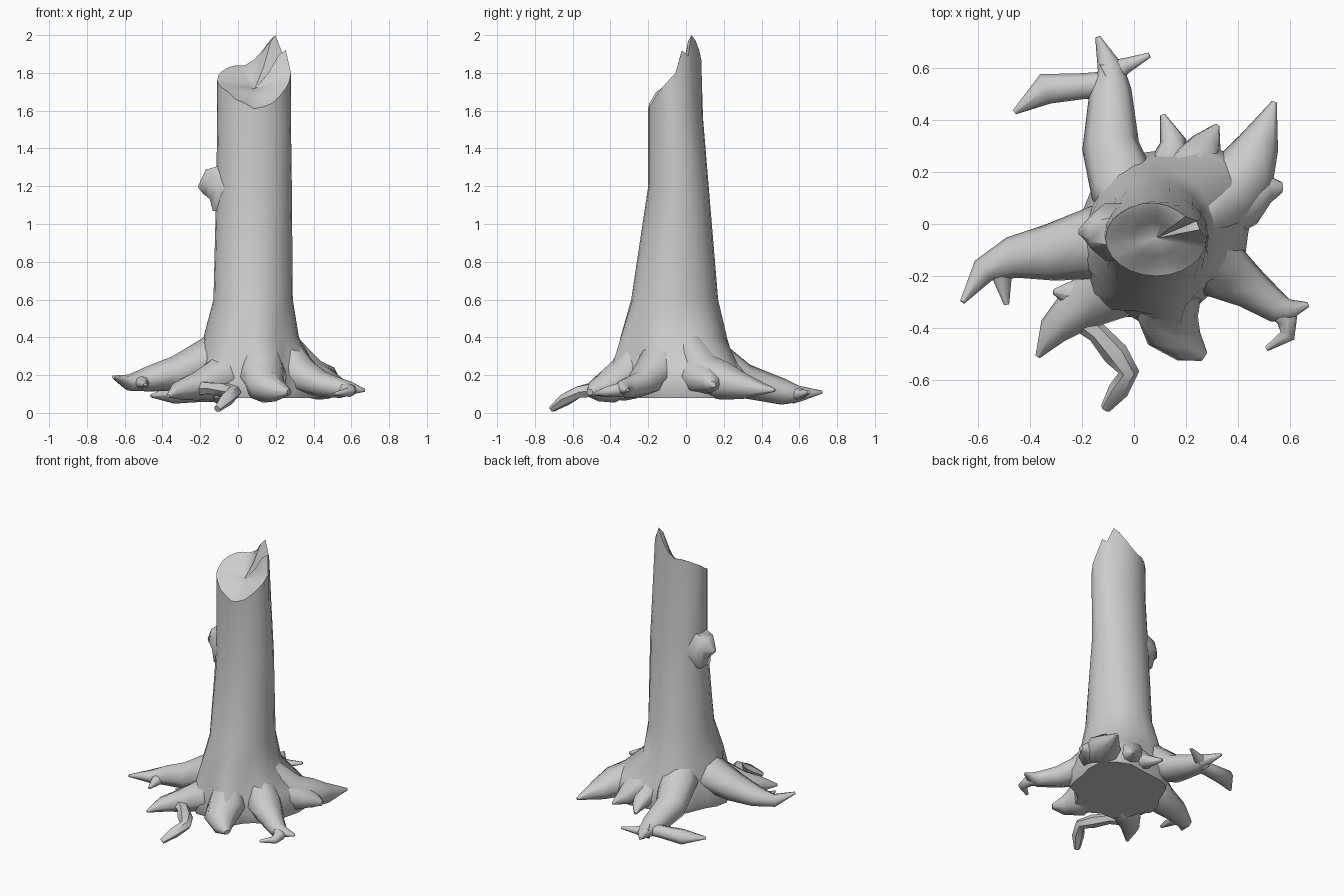
import bpy, bmesh, math
from mathutils import Vector

cube = bpy.data.objects.get("Cube")
if cube:
    bpy.data.objects.remove(cube, do_unlink=True)

bark = bpy.data.materials.new("grey_bark")
bark.use_nodes = True
colour = (0.6, 0.6, 0.6, 1)
bark.diffuse_color = colour
bark.node_tree.nodes["Principled BSDF"].inputs["Base Color"].default_value = colour


def loft(name, rings, smooth_angle=55):
    """Skin a list of equal-length point rings and close both ends."""
    bm = bmesh.new()
    loops = [[bm.verts.new(p) for p in ring] for ring in rings]
    count = len(loops[0])
    for low, high in zip(loops, loops[1:]):
        for i in range(count):
            j = (i + 1) % count
            bm.faces.new((low[i], low[j], high[j], high[i]))
    for loop in (loops[0], loops[-1]):
        bm.faces.new(loop)
    bmesh.ops.recalc_face_normals(bm, faces=bm.faces)
    mesh = bpy.data.meshes.new(name)
    bm.to_mesh(mesh)
    bm.free()
    mesh.materials.append(bark)
    obj = bpy.data.objects.new(name, mesh)
    bpy.context.collection.objects.link(obj)
    bpy.ops.object.select_all(action='DESELECT')
    obj.select_set(True)
    bpy.context.view_layer.objects.active = obj
    bpy.ops.object.shade_smooth_by_angle(angle=math.radians(smooth_angle))


def root(name, points, flat=0.85, sides=8):
    """Tapered root along (x, y, z, half width), given in hundredths."""
    pts = [Vector(p[:3]) / 100 for p in points]
    rings = []
    for i, p in enumerate(pts):
        before = (p - pts[i - 1]).normalized() if i else Vector()
        after = (pts[i + 1] - p).normalized() if i + 1 < len(pts) else Vector()
        along = (before + after).normalized()
        side = along.cross(Vector((0, 0, 1))).normalized()
        up = side.cross(along)
        w = points[i][3] / 100
        ring = []
        for k in range(sides):
            a = math.tau * k / sides
            ring.append(p + side * w * math.cos(a) + up * w * flat * math.sin(a))
        rings.append(ring)
    loft(name, rings)


# Star-shaped skirt that webs the roots together
SIDES = 24
ANGLES = [math.tau * i / SIDES for i in range(SIDES)]
skirt = [36, 40, 44, 42, 39, 33, 31, 31, 32, 31, 29, 29,
         33, 36, 33, 37, 38, 34, 38, 41, 33, 32, 37, 36]
rings = []
for z, scale in ((0.08, 0.93), (0.16, 1.0), (0.25, 0.91)):
    rings.append([Vector((0.08 + r * scale / 100 * math.cos(a),
                          -0.03 + r * scale / 100 * math.sin(a), z))
                  for r, a in zip(skirt, ANGLES)])

# Trunk: oval sections (z, x min, x max, y min, y max), lightly ribbed low down
sections = [
    (0.4, -0.18, 0.32, -0.35, 0.22), (0.6, -0.13, 0.29, -0.29, 0.17),
    (1.2, -0.115, 0.285, -0.2, 0.12), (1.56, -0.11, 0.28, -0.2, 0.09)]
for z, x0, x1, y0, y1 in sections:
    rib = 0.1 * max(0, 0.6 - z)
    ring = []
    for a in ANGLES:
        k = 1 + rib * math.cos(6 * a + 1)
        ring.append(Vector(((x0 + x1) / 2 + k * (x1 - x0) / 2 * math.cos(a),
                            (y0 + y1) / 2 + k * (y1 - y0) / 2 * math.sin(a), z)))
    rings.append(ring)

# Splintered rim, high at the back and low at the front
rim_heights = [1.80, 1.92, 1.89, 2.0, 1.97, 1.92, 1.87, 1.84, 1.84, 1.83, 1.81, 1.79,
               1.76, 1.74, 1.72, 1.7, 1.66, 1.64, 1.61, 1.62, 1.64, 1.68, 1.72, 1.76]
centre = Vector((0.085, -0.055, 1.72))


def rim_ring(scale, height_scale):
    ring = []
    for z, a in zip(rim_heights, ANGLES):
        k = scale * (1 - 0.9 * max(0, z - 1.8))
        ring.append(Vector((centre.x + 0.195 * k * math.cos(a),
                            centre.y + 0.145 * k * math.sin(a),
                            centre.z + (z - centre.z) * height_scale)))
    return ring


# Thick broken wall falling into the hollow core
rings += [rim_ring(1, 1), rim_ring(0.78, 0.88), rim_ring(0.45, 0.4), rim_ring(0.05, 0)]
loft("trunk", rings)

# Broken branch stub
root("branch_stub", [(0, -3, 119, 11), (-11, -3, 119, 11), (-16, -3, 121, 7),
                     (-20, -3, 118, 2)], flat=1.3, sides=6)

# Back root with its fork
root("back_root", [(2, 2, 46, 9), (-4, 14, 28, 13), (-9, 30, 17, 11),
                   (-9, 52, 11, 8), (-9, 60, 10, 5), (-14, 72, 11, 1)])
root("back_root_left_fork", [(-6, 54, 10, 5), (-20, 53, 10, 5), (-34, 52, 10, 6),
                             (-46, 43, 9, 1)])
root("back_root_right_fork", [(-11, 57, 10, 6), (-3, 61, 10, 3), (6, 65, 11, 1)])

# Right-hand root with its fork
root("right_root", [(0, -8, 42, 9), (-15, -7, 28, 14), (-32, -11, 21, 11),
                    (-47, -13, 18, 8), (-58, -18, 16, 5), (-66, -30, 19, 1)])
root("right_root_fork", [(-49, -13, 17, 6), (-51, -20, 16, 4), (-49, -31, 15, 1)])

# Front right root with the thin bent rootlet
root("front_right_root", [(4, -14, 38, 8), (-10, -25, 18, 13), (-22, -33, 14, 9),
                          (-31, -41, 12, 6), (-37, -51, 9, 1)])
root("front_right_side_spur", [(-10, -24, 17, 9), (-22, -28, 16, 7), (-31, -26, 17, 1)])
root("thin_rootlet", [(-21, -36, 13, 5), (-14, -42, 13, 4), (-7, -50, 12, 5),
                      (-2, -57, 11, 4), (-6, -64, 7, 4), (-11, -71, 2, 2)], sides=6)

# Front root
root("front_root", [(10, -20, 48, 7), (13, -31, 20, 13), (15, -41, 14, 11),
                    (21, -47, 12, 7), (27, -51, 11, 2)])

# Front left root with its fork
root("front_left_root", [(20, -10, 42, 8), (33, -17, 20, 12), (45, -25, 15, 8),
                         (55, -32, 13, 6), (60, -33, 13, 4), (67, -31, 12, 1)])
root("front_left_root_fork", [(53, -30, 13, 5), (59, -37, 12, 4), (59, -43, 11, 3),
                              (51, -48, 10, 1)])

# Back left root with its two points
root("back_left_root", [(20, -2, 42, 8), (34, 10, 20, 14), (43, 20, 17, 12),
                        (48, 31, 14, 8), (54, 47, 12, 1)])
root("back_left_root_fork", [(28, 4, 22, 13), (43, 9, 18, 10), (51, 14, 16, 6),
                             (57, 14, 15, 2)])

# Short spurs behind the trunk
root("back_spur_left", [(16, 4, 40, 7), (23, 21, 20, 11), (28, 31, 14, 6),
                        (32, 38, 11, 1)])
root("back_spur_right", [(10, 4, 40, 7), (14, 22, 18, 9), (15, 32, 13, 5),
                         (11, 42, 11, 1)])
